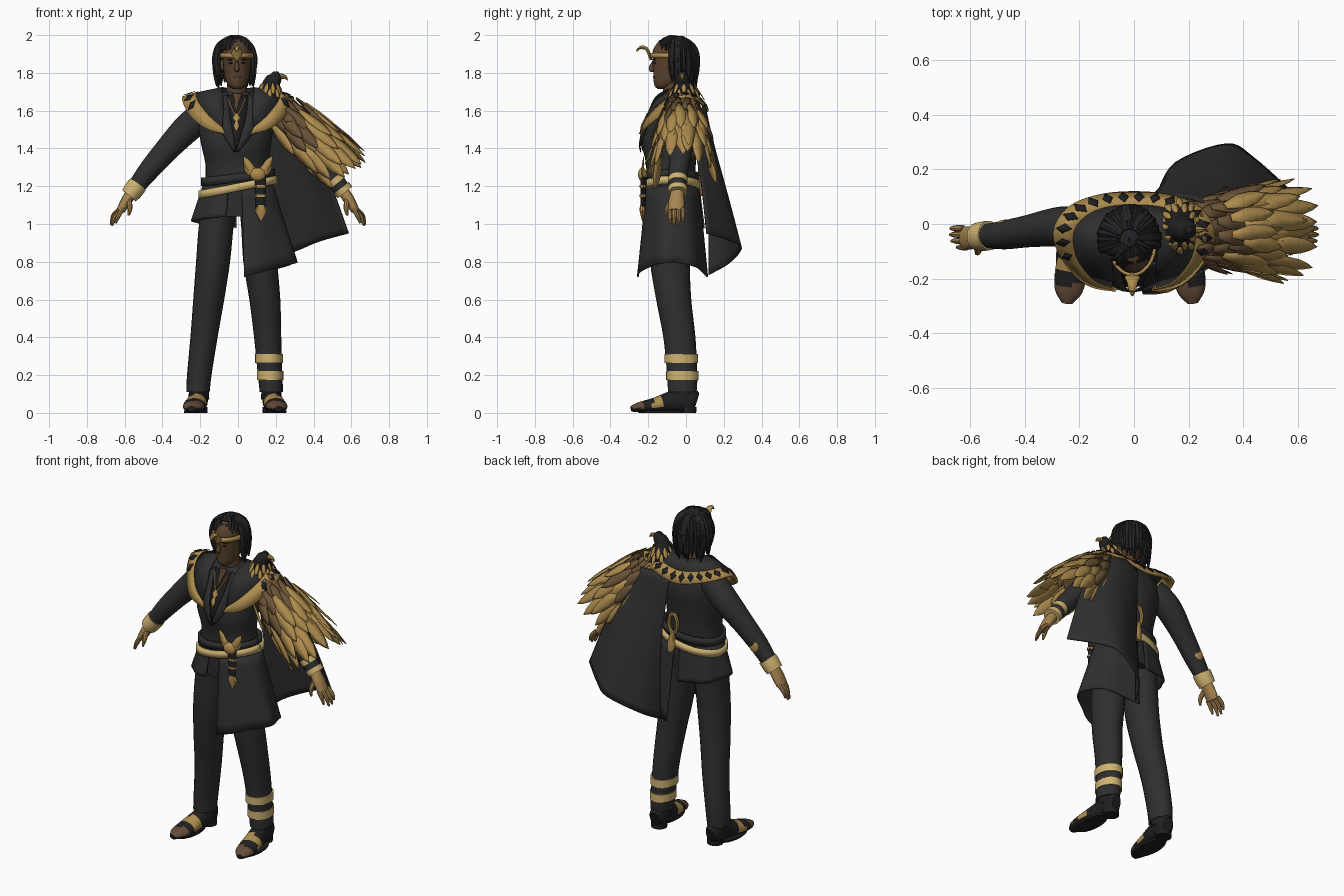
import bpy, math, random
from mathutils import Vector as V

if "Cube" in bpy.data.objects:
    bpy.data.objects.remove(bpy.data.objects["Cube"])
random.seed(4)
COL = {'charcoal': (.028, .028, .029), 'black': (.014, .014, .015), 'hair_black': (.017, .017, .019),
       'gold': (.42, .26, .075), 'pale_gold': (.62, .45, .17), 'skin': (.105, .056, .028),
       'hand_gold': (.38, .23, .08), 'feather_brown': (.15, .088, .038), 'shoe_brown': (.13, .07, .04)}
for n, c in COL.items():
    bpy.data.materials.new(n).diffuse_color = (*c, 1)

def make(name, verts, faces, mat, thick=0):
    """mat is a colour name or a rule: face centre -> colour name"""
    me = bpy.data.meshes.new(name)
    me.from_pydata([tuple(v) for v in verts], [], faces)
    ob = bpy.data.objects.new(name, me)
    bpy.context.collection.objects.link(ob)
    names = [mat(p.center) if callable(mat) else mat for p in me.polygons]
    slots = sorted(set(names))
    for s in slots:
        me.materials.append(bpy.data.materials[s])
    for p, s in zip(me.polygons, names):
        p.material_index = slots.index(s)
    if thick:
        m = ob.modifiers.new('thickness', 'SOLIDIFY')
        m.thickness, m.offset = thick, 0

def cat(pts, k):
    """Catmull-Rom refinement of a list of tuples"""
    if k < 2 or len(pts) < 3:
        return [tuple(p) for p in pts]
    out = []
    for i in range(len(pts) - 1):
        quad = pts[max(i - 1, 0)], pts[i], pts[i + 1], pts[min(i + 2, len(pts) - 1)]
        for t in (j / k for j in range(k)):
            out.append(tuple(.5 * (2*q + (r-p)*t + (2*p - 5*q + 4*r - s)*t*t + (3*q - p - 3*r + s)*t**3) for p, q, r, s in zip(*quad)))
    return out + [tuple(pts[-1])]

def loft(name, secs, mat, n=20, k=3, flat=False):
    """elliptical sections (x,y,z,a,b) swept along their centres"""
    secs = cat(secs, k)
    P = [V(s[:3]) for s in secs]
    vs, fs = [], []
    for i, s in enumerate(secs):
        T = V((0, 0, 1)) if flat else (P[min(i+1, len(P)-1)] - P[max(i-1, 0)]).normalized()
        B = V((0, 0, 1)) if abs(T.y) > .8 else V((0, 1, 0))
        A = B.cross(T).normalized()
        B = T.cross(A)
        for t in (2 * math.pi * j / n for j in range(n)):
            vs.append(P[i] + A * (s[3] * math.cos(t)) + B * (s[4] * math.sin(t)))
    for i in range(len(secs) - 1):
        fs += [(i*n + j, i*n + (j+1) % n, (i+1)*n + (j+1) % n, (i+1)*n + j) for j in range(n)]
    fs += [tuple(range(n))[::-1], tuple(range(len(vs) - n, len(vs)))]
    make(name, vs, fs, mat)

def sheet(name, rows, mat, k=4, kr=4, thick=.008):
    """smooth surface through rows of points"""
    cols = [cat(c, kr) for c in zip(*[cat(r, k) for r in rows])]
    m = len(cols[0])
    fs = [(i*m + j, i*m + j+1, (i+1)*m + j+1, (i+1)*m + j) for i in range(len(cols)-1) for j in range(m-1)]
    make(name, [p for c in cols for p in c], fs, mat, thick)

def band(name, c, rx, ry, h, mat, tilt=0, thick=.012):
    ring = [(math.cos(t*math.pi/18), math.sin(t*math.pi/18)) for t in range(37)]
    sheet(name, [[(c[0] + rx*u, c[1] + ry*v, c[2] + dz + tilt*rx*u) for u, v in ring] for dz in (-h/2, h/2)], mat, 1, 1, thick)

def ball(name, c, r, mat):
    arc = [(math.cos(math.pi*i/10), math.sin(math.pi*i/10) + .001) for i in range(11)]
    loft(name, [(c[0], c[1], c[2] - r[2]*u, r[0]*v, r[1]*v) for u, v in arc], mat, 16, 1, True)

def feathers(name, items, mat):
    """leaf plates: (base, tip, normal, half width)"""
    vs, fs = [], []
    for b, t, nrm, w in items:
        side, o = (t - b).cross(nrm).normalized() * w, len(vs)
        for f, q in ((0, .4), (.4, 1), (.7, .85), (.87, .48), (1, .03)):
            c = b.lerp(t, f)
            vs += [c - side*q, c + nrm*.2*w*q, c + side*q]
        for a in range(o, o + 12, 3):
            fs += [(a, a+1, a+4, a+3), (a+1, a+2, a+5, a+4)]
    make(name, vs, fs, mat, .003)
# torso of the coat
TORSO = [(0, -.06, 1.70, .075, .065), (0, -.055, 1.67, .15, .085), (0, -.055, 1.61, .205, .115),
         (-.01, -.07, 1.52, .2, .145), (-.01, -.085, 1.42, .185, .147), (-.005, -.08, 1.32, .168, .132),
         (0, -.08, 1.22, .175, .13), (0, -.075, 1.14, .19, .135), (0, -.075, 1.04, .185, .125)]
loft('coat_torso', TORSO[::-1], 'charcoal', 32, 3, True)

def chest(x, z, off):
    """point on the torso front"""
    p, q = next((p, q) for p, q in zip(TORSO, TORSO[1:]) if p[2] >= z >= q[2])
    s = [u + (v - u)*(p[2] - z) / (p[2] - q[2]) for u, v in zip(p, q)]
    return (x, s[1] - s[4]*math.sqrt(max(0, 1 - ((x - s[0])/s[3])**2)) - off, z)

def patch(name, ea, eb, mat, off):
    sheet(name, [[chest(x, z, off) for x, z in cat(e, 4)] for e in (ea, eb)], mat, 1, 1, .006)
# shirt front, lapels, necklace
patch('shirt_front', [(-.055, 1.68), (-.04, 1.56), (-.012, 1.39)], [(.055, 1.68), (.04, 1.56), (-.008, 1.39)], 'black', .004)
patch('chest_skin', [(-.03, 1.69), (-.018, 1.65), (-.012, 1.6)], [(.02, 1.69), (.008, 1.65), (-.008, 1.6)], 'skin', .008)
for s in (-1, 1):
    patch('lapel', [(s*.055, 1.69), (s*.04, 1.56), (-.01, 1.385)], [(s*.1, 1.66), (s*.115, 1.54), (-.01 + s*.012, 1.38)], 'charcoal', .016)
    chain = ((s*.045, 1.665), (s*.028, 1.62), (s*.006, 1.575))
    loft('necklace_chain', [(*chest(x - .008, z, .014), .005, .005) for x, z in chain], 'gold', 6)
drop = ((1.585, .006), (1.565, .022), (1.545, .008), (1.52, .016), (1.49, .003))
loft('necklace_pendant', [(*chest(-.008, z, .018), w, .006) for z, w in drop], 'gold', 8, 1)
# broad collar, mirrored about the middle of the back
def mirrored(h):
    return h + [(-x, y, z) for x, y, z in h[-2::-1]]
OUT = mirrored([(-.065, -.242, 1.475), (-.17, -.22, 1.505), (-.255, -.135, 1.575), (-.295, -.03, 1.665),
                (-.24, .06, 1.655), (-.13, .103, 1.622), (0, .115, 1.595)])
INN = mirrored([(-.082, -.23, 1.51), (-.15, -.2, 1.57), (-.21, -.12, 1.648), (-.22, -.03, 1.692),
                (-.175, .028, 1.685), (-.1, .06, 1.67), (0, .068, 1.655)])
NECK = mirrored([(-.075, -.19, 1.61), (-.08, -.16, 1.67), (-.085, -.11, 1.705), (-.085, -.06, 1.72),
                 (-.075, -.02, 1.72), (-.045, .002, 1.715), (0, .01, 1.71)])
sheet('gold_collar', [INN, OUT], 'gold', 4, 1, .014)
sheet('coat_yoke', [NECK, INN], 'charcoal', 4, 1, .008)
o, i_ = cat(OUT, 12), cat(INN, 12)
vs = []
for c in range(26, 122, 6):
    a, b, t = V(o[c]), V(i_[c]), (V(o[c+2]) - V(o[c-2])).normalized() * .019
    nrm = t.cross(b - a).normalized() * .011
    nrm = nrm if nrm.z > 0 else -nrm
    vs += [a.lerp(b, .1) + nrm, (a + b)/2 + nrm + t, a.lerp(b, .9) + nrm, (a + b)/2 + nrm - t]
make('collar_diamonds', vs, [tuple(range(i, i + 4)) for i in range(0, len(vs), 4)], 'black', .003)
# coat skirts: short on the right, long on the left
def skirt(name, a0, a1, hem, rx, ry):
    rows = []
    for t in (0, .35, .7, 1):
        row = []
        for u in (i / 32 for i in range(33)):
            a, r = math.radians(a0 + (a1 - a0)*u), 1 + .035*t*math.sin(u*19)
            row.append(((.185 + (rx - .185)*t)*r*math.cos(a), -.07 + (.138 + (ry - .138)*t)*r*math.sin(a), 1.2 + (hem(u) - 1.2)*t))
        rows.append(row)
    sheet(name, rows, 'charcoal', 1, 2)
skirt('short_coat_skirt', 255, 92, lambda u: 1.04 - .06*u, .24, .165)
skirt('long_coat_skirt', 276, 440, lambda u: .72 + .075*math.sin(u*math.pi), .31, .185)
# shoulder cape hanging behind the left arm
sheet('cape', [[(.05, .09, 1.6), (.13, .1, 1.63), (.22, .09, 1.62), (.29, .05, 1.6), (.33, 0, 1.55)],
               [(.085, .12, 1.2), (.15, .17, 1.2), (.26, .2, 1.22), (.37, .17, 1.25), (.46, .07, 1.29)],
               [(.09, .12, .73), (.155, .225, .79), (.34, .292, .87), (.44, .24, .91), (.585, .11, .95)]], 'charcoal', 5, 6)
# legs, leg bands, shoes
LEG = [(1.12, -.08, .088, .12), (1, -.085, .092, .11), (.8, -.085, .09, .105), (.6, -.065, .082, .093),
       (.4, -.035, .072, .085), (.2, -.02, .065, .08), (.11, -.02, .062, .076)]
SHOE = [(.175, .055, .06, .03, .045), (.177, .03, .066, .047, .065), (.18, -.03, .066, .05, .065), (.187, -.09, .056, .053, .055),
        (.2, -.17, .04, .059, .039), (.21, -.245, .03, .051, .028), (.216, -.29, .021, .02, .015)]
XS = {'right': (-.09, -.114, -.132, -.155, -.18, -.205, -.212), 'left': (.088, .108, .118, .142, .157, .17, .177)}
def shoe_colour(c):
    return 'black' if c.z < .026 else 'shoe_brown' if c.y < -.225 else 'gold' if -.175 < c.y < -.125 else 'black'
for n, xs in XS.items():
    loft(n + '_trouser_leg', [(x, y, z, a, b) for x, (z, y, a, b) in zip(xs, LEG)], 'charcoal', 20, 4, True)
    f = (lambda x: -x - .03) if n == 'right' else (lambda x: x)
    loft(n + '_shoe', [(f(x), *q) for x, *q in SHOE], shoe_colour, 18, 4)
    loft(n + '_ankle', [(f(.177), -.015, .07, .055, .06), (f(.177), -.015, .15, .052, .062)], 'black', 18, 1)
    loft(n + '_sole', [(f(.2), -.13, 0, .055, .12), (f(.2), -.13, .012, .057, .125)], 'black', 20, 1, True)
    loft(n + '_heel', [(f(.177), .01, 0, .046, .044), (f(.177), .01, .03, .046, .046)], 'black', 20, 1, True)
for x, y, z, r in ((.17, -.02, .197, .07), (.165, -.025, .288, .074)):
    loft('leg_band', [(x, y, z + d, r, r + .015) for d in (-.024, .024)], 'pale_gold', 24, 1, True)
# arms, cuffs and hands
for s, n in ((-1, 'right'), (1, 'left')):
    def limb(part, mat, sides, *secs):
        loft(n + part, [(s*x, *q) for x, *q in secs], mat, sides, 4)
    limb('_sleeve', 'charcoal', 20, (.16, -.03, 1.595, .075, .08), (.26, -.01, 1.515, .077, .075), (.38, -.025, 1.39, .064, .06),
         (.475, -.04, 1.28, .055, .053), (.56, -.045, 1.17, .042, .042))
    limb('_palm', 'hand_gold', 14, (.56, -.045, 1.17, .03, .034), (.59, -.05, 1.125, .029, .042), (.622, -.052, 1.07, .022, .043))
    for y, l, dx in ((-.085, .85, -.012), (-.062, 1, 0), (-.039, .95, .008), (-.016, .75, .016)):
        limb('_finger', 'hand_gold', 8, (.618 + dx*.5, y, 1.08, .013, .012), (.618 + dx + .033*l, y, 1.08 - .045*l, .012, .011),
             (.618 + dx + .05*l, y, 1.08 - .09*l, .006, .006))
    limb('_thumb', 'hand_gold', 8, (.578, -.07, 1.13, .015, .016), (.572, -.1, 1.085, .013, .013), (.578, -.108, 1.045, .006, .006))
loft('right_cuff', [(-.53, -.042, 1.21, .052, .054), (-.555, -.045, 1.177, .052, .054), (-.577, -.046, 1.15, .047, .05)], 'pale_gold', 24)
ball('sleeve_plate', (-.47, .006, 1.285), (.03, .01, .035), 'gold')
for x, z in ((.518, 1.228), (.558, 1.178)):
    loft('left_bracelet', [(x - .011, -.044, z + .014, .05, .052), (x + .009, -.044, z - .011, .049, .051)], 'pale_gold', 22, 1)
# feathered wing over the left arm
A, D = V((.17, -.02, 1.62)), V((.43, 0, -.365)).normalized()
U = V((-D.z, 0, D.x))
loft('wing_lining', [(*(A + D*s), r, r*.9) for s, r in ((-.04, .07), (.1, .1), (.25, .115), (.31, .1))], 'feather_brown', 18)
lay = {'gold': [], 'feather_brown': []}
for r in range(7):
    ru, ry = .09 + .055*math.sin(min(1, r/4)*1.57), .08 + .05*math.sin(min(1, r/5)*1.57)
    cnt = 9 + r // 3
    for i in range(cnt):
        ph = math.radians(-118 + 236*(i + .5*(r % 2))/(cnt - .5)) + random.uniform(-.09, .09)
        rad = U*(math.cos(ph)*ru) + V((0, math.sin(ph)*ry, 0))
        b = A + D*(.057*r - .04) + rad
        flare = random.uniform(.15, .45) if abs(ph) > .7 else random.uniform(0, .25)
        t = b + D*(.125 + .017*r)*random.uniform(.85, 1.15) + rad*flare + V((0, random.uniform(-.02, .02), -.025))
        brown = r in (1, 2, 3) and random.random() < (.8 if r < 3 else .3)
        lay['feather_brown' if brown else 'gold'].append((b, t, rad.normalized(), .029 + .001*r))
for c, it in lay.items():
    feathers('wing_feathers_' + c, it, c)
# bird of prey on the shoulder
ball('bird_body', (.165, -.01, 1.685), (.06, .085, .06), 'black')
loft('bird_neck', [(.17, -.015, 1.71, .055, .06), (.18, -.02, 1.75, .044, .042), (.197, -.02, 1.778, .036, .034), (.2, -.02, 1.808, .013, .013)], 'black', 14)
loft('bird_beak', [(.225, -.02, 1.782, .016, .014), (.25, -.02, 1.778, .01, .01), (.262, -.02, 1.76, .002, .002)], 'gold', 8)
it = []
for i in range(20):
    z, rr, g = (1.745, .045, i*math.pi/5) if i < 10 else (1.715, .058, (i + .5)*math.pi/5)
    d = V((math.cos(g), 1.25*math.sin(g), 0))
    it.append((V((.17, -.012, z)) + d*rr, V((.165, -.01, z - .06)) + d*(rr + .028), d.normalized(), .012))
feathers('bird_gold_plumage', it, 'gold')
# belt, sash, winged buckle, back ornament
band('gold_belt', (0, -.075, 1.195), .198, .146, .042, 'pale_gold', .2, .02)
band('waist_sash', (0, -.078, 1.245), .187, .14, .045, 'charcoal', .12, .016)
C = V((.105, -.235, 1.25))
feathers('buckle_wings', [(C + V((s*.012, 0, 0)), C + V((s*x, .012, z)), V((0, -1, 0)), .022) for s in (-1, 1)
                          for x, z in ((.04, .06), (.062, .085), (.076, .108), (.074, .06))], 'gold')
ball('buckle_boss', (.105, -.23, 1.262), (.042, .024, .036), 'gold')
loft('buckle_strap', [(.118, -.225, 1.25, .03, .016), (.12, -.228, 1.09, .026, .014)], 'black', 8, 1)
for z in (1.2, 1.15):
    loft('strap_band', [(.12, -.227, z + d, .031, .019) for d in (-.006, .006)], 'gold', 8, 1)
loft('strap_tip', [(.122, -.23, 1.1, .02, .014), (.122, -.23, 1.07, .034, .016), (.122, -.23, 1.015, .003, .003)], 'gold', 8, 1)
loft('back_loop', [(.035 + .028*math.sin(t*math.pi/8), .075, 1.32 + .06*math.cos(t*math.pi/8), .012, .012) for t in range(17)], 'gold', 8, 1)
loft('back_stem', [(.035, .078, 1.27, .012, .012), (.042, .085, 1.2, .026, .014), (.045, .088, 1.15, .02, .012)], 'gold', 8)
# neck, head and face
def mid(name, mat, n, *secs, **kw):
    loft(name, [(-.006, *q) for q in secs], mat, n, **kw)
mid('neck', 'skin', 16, (-.06, 1.64, .06, .06), (-.07, 1.77, .05, .055))
mid('head', 'skin', 28, (-.125, 1.715, .02, .025), (-.113, 1.73, .043, .052), (-.092, 1.76, .059, .08), (-.075, 1.8, .068, .098),
    (-.07, 1.86, .074, .108), (-.065, 1.92, .075, .11), (-.06, 1.97, .052, .08), (-.06, 1.985, .02, .03), flat=True)
mid('nose', 'skin', 10, (-.168, 1.862, .008, .01), (-.184, 1.832, .011, .012), (-.18, 1.818, .015, .016), (-.168, 1.808, .008, .006))
ball('lips', (-.006, -.166, 1.778), (.022, .009, .008), 'skin')
for s in (-1, 1):
    ball('eye', (-.006 + s*.03, -.166, 1.852), (.014, .006, .005), 'black')
    ball('brow', (-.006 + s*.031, -.166, 1.87), (.02, .008, .004), 'hair_black')
    ball('ear', (-.006 + s*.076, -.06, 1.84), (.012, .02, .032), 'skin')
# circlet with rearing serpent
band('circlet', (-.006, -.067, 1.892), .084, .119, .026, 'gold')
mid('circlet_serpent', 'gold', 10, (-.185, 1.868, .008, .008), (-.195, 1.9, .028, .009), (-.212, 1.93, .02, .01),
    (-.243, 1.934, .014, .01), (-.262, 1.915, .004, .004))
# hair cap and hanging locks
def hair_pt(az, el, k=1):
    return V((-.017 + .098*k*math.sin(az)*math.cos(el), -.057 - .11*k*math.cos(az)*math.cos(el), 1.88 + .113*k*math.sin(el)))
N, lat = 32, [-40 + 130*e/11 for e in range(12)]
fs = [(e*N + j, e*N + (j+1) % N, (e+1)*N + (j+1) % N, (e+1)*N + j) for e in range(11) for j in range(N)
      if lat[e] > 22 or math.cos(2*math.pi*(j + .5)/N) < .25]
make('hair_cap', [hair_pt(2*math.pi*j/N, math.radians(e)) for e in lat for j in range(N)], fs, 'hair_black', .01)
for i in range(38):
    az = math.radians(78 + 210*i/37) + random.uniform(-.08, .08)
    end, side = hair_pt(az, 0, random.uniform(.88, 1.06)), hair_pt(az, 0, random.uniform(.98, 1.05))
    end.z = random.uniform(1.71, 1.78)
    loft('hair_lock', [(*hair_pt(az, 1.25), .01, .01), (*hair_pt(az, .6, 1.01), .018, .016), (*side, .019, .017),
                       (*side.lerp(end, .55), .017, .015), (*end, .003, .003)], 'hair_black', 7)
for az in (math.radians(-60 + 15*i) for i in range(9)):
    loft('front_hair_lock', [(*hair_pt(az + .3, 1.35), .012, .012), (*hair_pt(az + .12, .8, 1.02), .018, .012), (*hair_pt(az, .36), .006, .006)], 'hair_black', 7)
bpy.ops.object.select_all(action='SELECT')
bpy.context.view_layer.objects.active = bpy.data.objects['coat_torso']
bpy.ops.object.shade_smooth_by_angle(angle=math.radians(40))

for m in bpy.data.materials:
    if m.users and not m.is_grease_pencil:
        m.use_nodes = True
        m.node_tree.nodes["Principled BSDF"].inputs["Base Color"].default_value = m.diffuse_color
